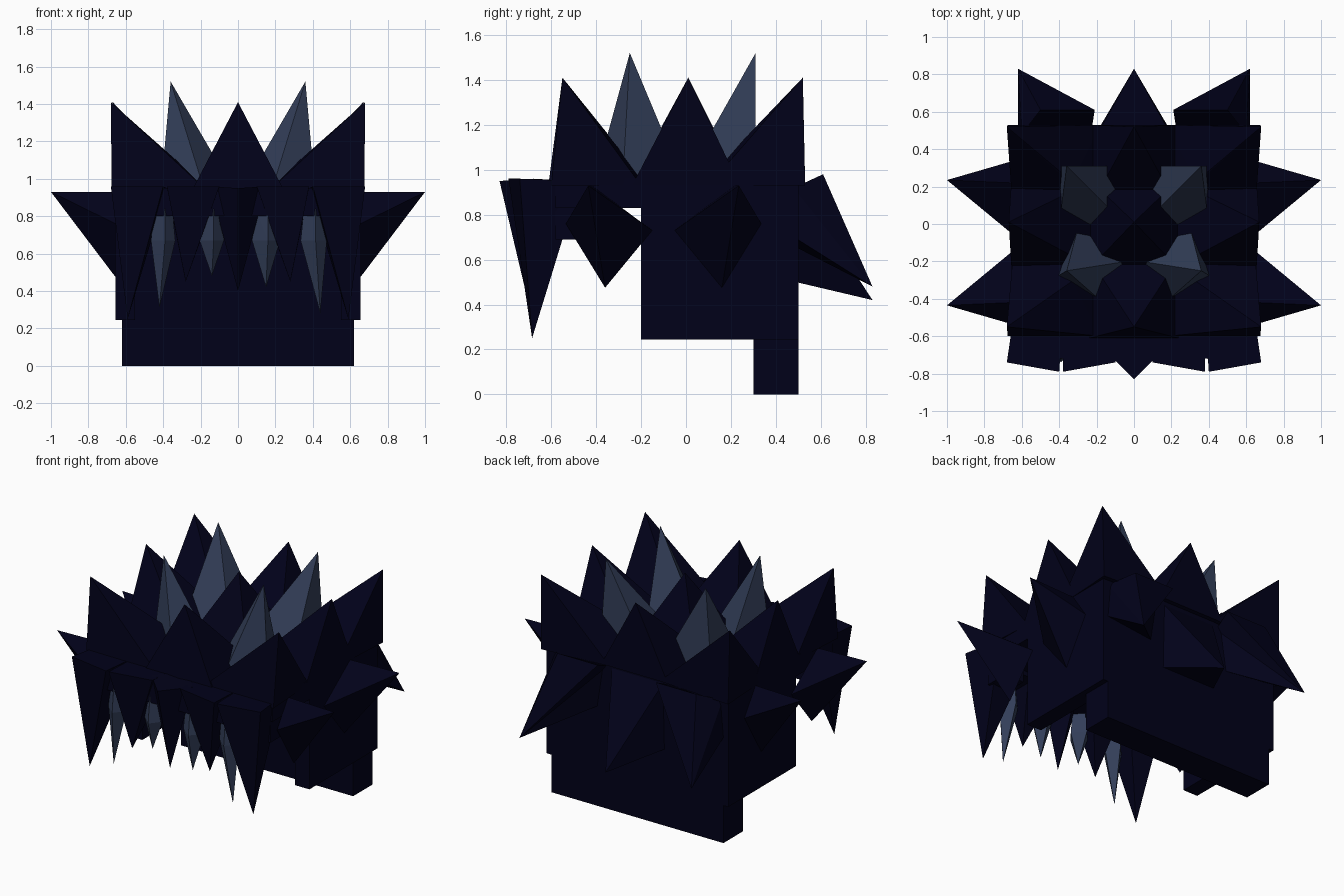
import bpy, bmesh
from mathutils import Vector

if "Cube" in bpy.data.objects:
    bpy.data.objects.remove(bpy.data.objects["Cube"])


def material(name, rgb):
    m = bpy.data.materials.new(name)
    m.diffuse_color = (*rgb, 1)
    m.use_nodes = True
    m.node_tree.nodes["Principled BSDF"].inputs["Base Color"].default_value = m.diffuse_color
    return m


NAVY = material("dark navy", (0.0004, 0.0004, 0.010))
SLATE = material("slate blue", (0.033, 0.049, 0.10))


def finish(name, bm, mat):
    bmesh.ops.recalc_face_normals(bm, faces=bm.faces)
    me = bpy.data.meshes.new(name)
    bm.to_mesh(me)
    bm.free()
    me.materials.append(mat)
    ob = bpy.data.objects.new(name, me)
    bpy.context.collection.objects.link(ob)
    return ob


def box(name, lo, hi, mat=NAVY):
    """Axis-aligned block between two corners."""
    bm = bmesh.new()
    bmesh.ops.create_cube(bm, size=1)
    for v in bm.verts:
        v.co = Vector([lo[i] if v.co[i] < 0 else hi[i] for i in range(3)])
    return finish(name, bm, mat)


def spike(name, base, tip, mat=NAVY):
    """Pyramid lock of hair from a base loop to a tip."""
    bm = bmesh.new()
    ring = [bm.verts.new(p) for p in base]
    top = bm.verts.new(tip)
    bm.faces.new(ring)
    for i, v in enumerate(ring):
        bm.faces.new((v, ring[(i + 1) % len(ring)], top))
    return finish(name, bm, mat)


def hull(name, points, mat=NAVY):
    """Convex lock around a few points."""
    bm = bmesh.new()
    for p in points:
        bm.verts.new(p)
    bmesh.ops.convex_hull(bm, input=bm.verts[:])
    return finish(name, bm, mat)


def flip(points, s):
    return [(p[0] * s, p[1], p[2]) for p in points]


def rect(x0, x1, y0, y1, z):
    return [(x0, y0, z), (x1, y0, z), (x1, y1, z), (x0, y1, z)]


# Shell of the hair
box("back_panel", (-0.62, 0.30, 0), (0.62, 0.50, 0.94))
box("crown_panel", (-0.655, -0.58, 0.83), (0.655, 0.50, 0.96))
box("fringe_band", (-0.62, -0.72, 0.80), (0.62, -0.50, 0.95))
for s in (-1, 1):
    x0, x1 = sorted((0.55 * s, 0.655 * s))
    box("side_panel", (x0, -0.20, 0.245), (x1, 0.50, 0.94))

# Three by three dark crown spikes
rows = [(-0.61, -0.18, -0.55), (-0.24, 0.24, 0.01), (0.08, 0.53, 0.52)]
for y0, y1, ty in rows:
    spike("crown_spike", rect(-0.24, 0.24, y0, y1, 0.95), (0, ty, 1.41))
for s in (-1, 1):
    # Corner spikes lean outwards, so their inner edge bulges up
    for outer, inner, ty in [(-0.60, -0.20, -0.55), (0.53, 0.10, 0.52)]:
        hull("corner_crown_spike",
             flip([(0.18, outer, 0.95), (0.675, outer, 0.93), (0.65, inner, 0.93),
                   (0.20, inner, 0.97), (0.33, inner - 0.3 * (inner - ty), 1.10),
                   (0.68, ty, 1.41)], s))
    spike("side_crown_spike", flip(rect(0.20, 0.655, -0.24, 0.24, 0.93), s), (0.67 * s, 0.01, 1.41))

    # Pale crown spikes
    spike("pale_back_spike", flip(rect(0.05, 0.40, 0.0, 0.31, 0.97), s),
          (0.36 * s, 0.31, 1.52), SLATE)
    spike("pale_front_spike",
          flip([(0.04, -0.20, 0.97), (0.19, -0.40, 0.97), (0.41, -0.28, 0.97),
                (0.30, -0.02, 0.97)], s),
          (0.36 * s, -0.25, 1.52), SLATE)

    # Side spikes, the front one mirrored about y = -0.1
    for m in (1, -1):
        loop = [(0.16, 0.475), (0.335, 0.76), (0.22, 0.93), (-0.05, 0.73)]
        base = [(0.655 * s, -0.1 + m * (y + 0.1), z) for y, z in loop]
        spike("side_spike", base, (1.0 * s, -0.1 + m * 0.335, 0.93))
    # Temple fill between the fringe and the front side spike
    x0, x1 = sorted((0.50 * s, 0.64 * s))
    box("temple", (x0, -0.58, 0.69), (x1, -0.42, 0.90))

    # Back spikes drooping outwards
    spike("back_spike",
          flip([(0.27, 0.48, 0.66), (0.62, 0.48, 0.70), (0.60, 0.48, 0.92),
                (0.50, 0.61, 0.98), (0.21, 0.61, 0.98), (0.23, 0.48, 0.92)], s),
          (0.62 * s, 0.83, 0.48))

    # Dark fringe locks
    spike("outer_fringe",
          flip([(0.40, -0.79, 0.96), (0.68, -0.74, 0.96), (0.64, -0.47, 0.95), (0.38, -0.50, 0.95)], s),
          (0.59 * s, -0.685, 0.25))
    spike("middle_fringe",
          flip([(0.10, -0.74, 0.96), (0.38, -0.79, 0.96), (0.38, -0.50, 0.95), (0.10, -0.50, 0.95)], s),
          (0.28 * s, -0.69, 0.45))

# Centre back and fringe locks
spike("centre_back_spike",
      [(-0.20, 0.49, 0.50), (0.20, 0.49, 0.50), (0.19, 0.49, 0.94), (-0.19, 0.49, 0.94)],
      (0, 0.83, 0.42))
spike("centre_fringe",
      [(0, -0.83, 0.95), (0.15, -0.68, 0.96), (0, -0.50, 0.95), (-0.15, -0.68, 0.96)],
      (0, -0.70, 0.40))

# Pale fringe locks: centre x, tip x, tip height and half width
for x, tx, tz, w in [(-0.40, -0.42, 0.31, 0.065), (-0.14, -0.14, 0.48, 0.065),
                     (0.15, 0.15, 0.42, 0.075), (0.405, 0.44, 0.28, 0.07)]:
    points = [(tx, -0.68, tz)]
    for z, k in ((0.67, 1), (0.84, 0.75)):
        points += [(x - w * k, -0.67, z), (x + w * k, -0.67, z),
                   (x + 0.01, -0.67 - 0.07 * k, z), (x, -0.67 + 0.07 * k, z)]
    hull("pale_fringe", points, SLATE)
